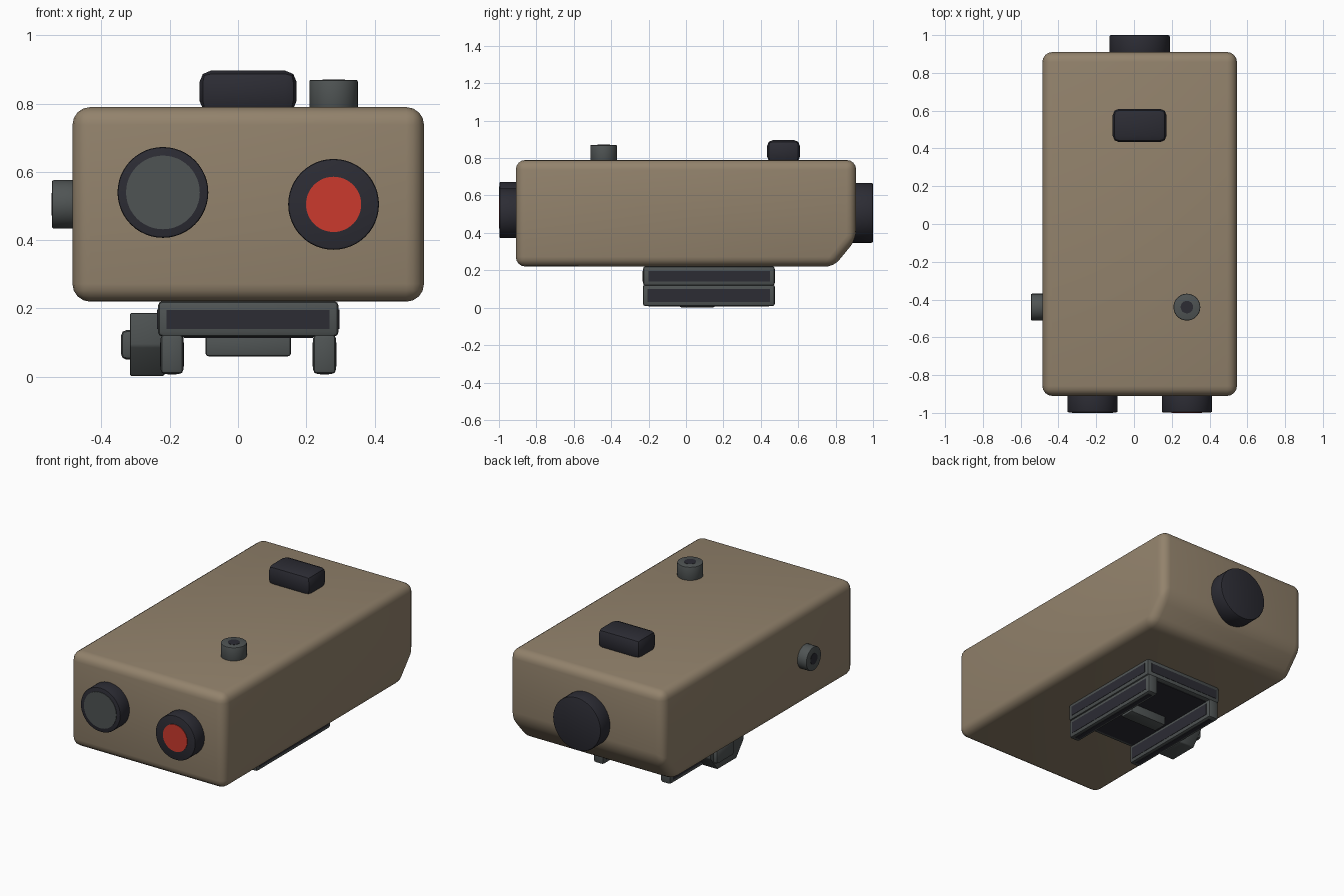
import bpy, bmesh, math
from mathutils import Matrix, Vector

old = bpy.data.objects.get("Cube")
if old:
    bpy.data.objects.remove(old, do_unlink=True)


def material(name, rgb):
    m = bpy.data.materials.new(name)
    m.use_nodes = True
    m.diffuse_color = (*rgb, 1)
    bsdf = m.node_tree.nodes["Principled BSDF"]
    bsdf.inputs["Base Color"].default_value = (*rgb, 1)
    bsdf.inputs["Roughness"].default_value = 0.6
    return m


TAN = material("tan shell", (0.29, 0.225, 0.15))
DARK = material("dark rubber", (0.025, 0.025, 0.034))
GRAY = material("gray metal", (0.078, 0.088, 0.088))
RED = material("red lens", (0.6, 0.042, 0.027))


def finish(name, bm, mat, bevel=0, segments=3):
    bmesh.ops.recalc_face_normals(bm, faces=bm.faces)
    if bevel:
        bmesh.ops.bevel(bm, geom=bm.edges[:], offset=bevel, segments=segments,
                        profile=0.5, affect='EDGES', clamp_overlap=True)
    mesh = bpy.data.meshes.new(name)
    bm.to_mesh(mesh)
    bm.free()
    mesh.materials.append(mat)
    ob = bpy.data.objects.new(name, mesh)
    bpy.context.scene.collection.objects.link(ob)
    bpy.ops.object.select_all(action='DESELECT')
    ob.select_set(True)
    bpy.context.view_layer.objects.active = ob
    bpy.ops.object.shade_smooth_by_angle(angle=math.radians(35))
    return ob


def box(name, x, y, z, mat, bevel=0, segments=2):
    """Box given by its (min, max) range on each axis."""
    bm = bmesh.new()
    bmesh.ops.create_cube(bm, size=1)
    for v in bm.verts:
        v.co = Vector([(r[0] + r[1]) / 2 + c * (r[1] - r[0])
                       for r, c in zip((x, y, z), v.co)])
    return finish(name, bm, mat, bevel, segments)


def prism(name, profile, x, mat, bevel=0, segments=3):
    """Side profile in (y, z), extruded across the x range."""
    bm = bmesh.new()
    face = bm.faces.new([bm.verts.new((x[0], y, z)) for y, z in profile])
    ext = bmesh.ops.extrude_face_region(bm, geom=[face])
    moved = [g for g in ext["geom"] if isinstance(g, bmesh.types.BMVert)]
    bmesh.ops.translate(bm, verts=moved, vec=(x[1] - x[0], 0, 0))
    return finish(name, bm, mat, bevel, segments)


def cylinder(name, center, radius, depth, axis, mat, rim=0):
    """Cylinder along an axis with softened end rims."""
    bm = bmesh.new()
    bmesh.ops.create_cone(bm, cap_ends=True, segments=48, radius1=radius,
                          radius2=radius, depth=depth)
    if rim:
        edges = [e for e in bm.edges
                 if abs(e.verts[0].co.z - e.verts[1].co.z) < 1e-5]
        bmesh.ops.bevel(bm, geom=edges, offset=rim, segments=2,
                        profile=0.5, affect='EDGES')
    turn = Vector((0, 0, 1)).rotation_difference(Vector(axis)).to_matrix().to_4x4()
    bmesh.ops.transform(bm, matrix=Matrix.Translation(center) @ turn, verts=bm.verts)
    return finish(name, bm, mat)


# Shell with sloped lower rear edge
prism("body", [(-0.91, 0.22), (0.79, 0.22), (0.91, 0.365), (0.91, 0.79), (-0.91, 0.79)],
      (-0.485, 0.545), TAN, 0.052, 4)

# Front barrels and lens faces
for side, x, z, r, mat in (("right", -0.22, 0.54, 0.108, GRAY), ("left", 0.28, 0.505, 0.081, RED)):
    cylinder(side + "_barrel", (x, -0.94, z), 0.133, 0.114, (0, -1, 0), DARK, 0.006)
    cylinder(side + "_lens", (x, -0.997, z), r, 0.006, (0, -1, 0), mat)

# Rear cap
cylinder("battery_cap", (0.03, 0.94, 0.507), 0.16, 0.12, (0, 1, 0), DARK, 0.008)

# Top button and adjustment knobs
box("top_button", (-0.113, 0.172), (0.433, 0.61), (0.775, 0.897), DARK, 0.034, 2)
for name, at, axis in (("top_knob", (0.28, -0.44, 0.825), (0, 0, 1)),
                       ("side_knob", (-0.5, -0.44, 0.505), (-1, 0, 0))):
    cylinder(name, at, 0.071, 0.09, axis, GRAY, 0.005)
    cylinder(name + "_center", Vector(at) + Vector(axis) * 0.044, 0.033, 0.005, axis, DARK)

# Rail mount plate with dark underside and end panels
LENGTH = (-0.23, 0.475)
box("mount_plate", (-0.235, 0.295), LENGTH, (0.117, 0.222), GRAY, 0.015)
box("mount_underside", (-0.16, 0.22), (-0.2, 0.445), (0.114, 0.12), DARK)
for end, y in (("front", LENGTH[0]), ("rear", LENGTH[1])):
    box(end + "_panel", (-0.21, 0.268), (y - 0.002, y + 0.002), (0.14, 0.195), DARK)
for side, x in (("right", -0.235), ("left", 0.295)):
    box(side + "_panel", (x - 0.002, x + 0.002), (-0.2, 0.448), (0.14, 0.197), DARK)

# Rail jaws with dark panels on each long face
for side, x0, x1 in (("right", -0.227, -0.16), ("left", 0.22, 0.287)):
    box(side + "_jaw", (x0, x1), LENGTH, (0.008, 0.125), GRAY, 0.013)
    box(side + "_jaw_sole", (x0 + 0.02, x1 - 0.02), (-0.2, 0.445), (0.006, 0.01), DARK)
    for face, x in (("a", x0), ("b", x1)):
        box(side + "_jaw_panel_" + face, (x - 0.002, x + 0.002), (-0.205, 0.45),
            (0.03, 0.1), DARK)

# Recoil bar between the jaws
box("cross_bar", (-0.095, 0.155), (0.075, 0.165), (0.06, 0.122), GRAY, 0.008)

# Clamp block and its lever
prism("clamp", [(-0.1, 0.09), (-0.03, 0.002), (0.15, 0.002), (0.22, 0.09), (0.22, 0.187), (-0.1, 0.187)],
      (-0.317, -0.215), GRAY, 0.006, 2)
box("clamp_lever", (-0.343, -0.293), (0.02, 0.19), (0.05, 0.137), GRAY, 0.017)
